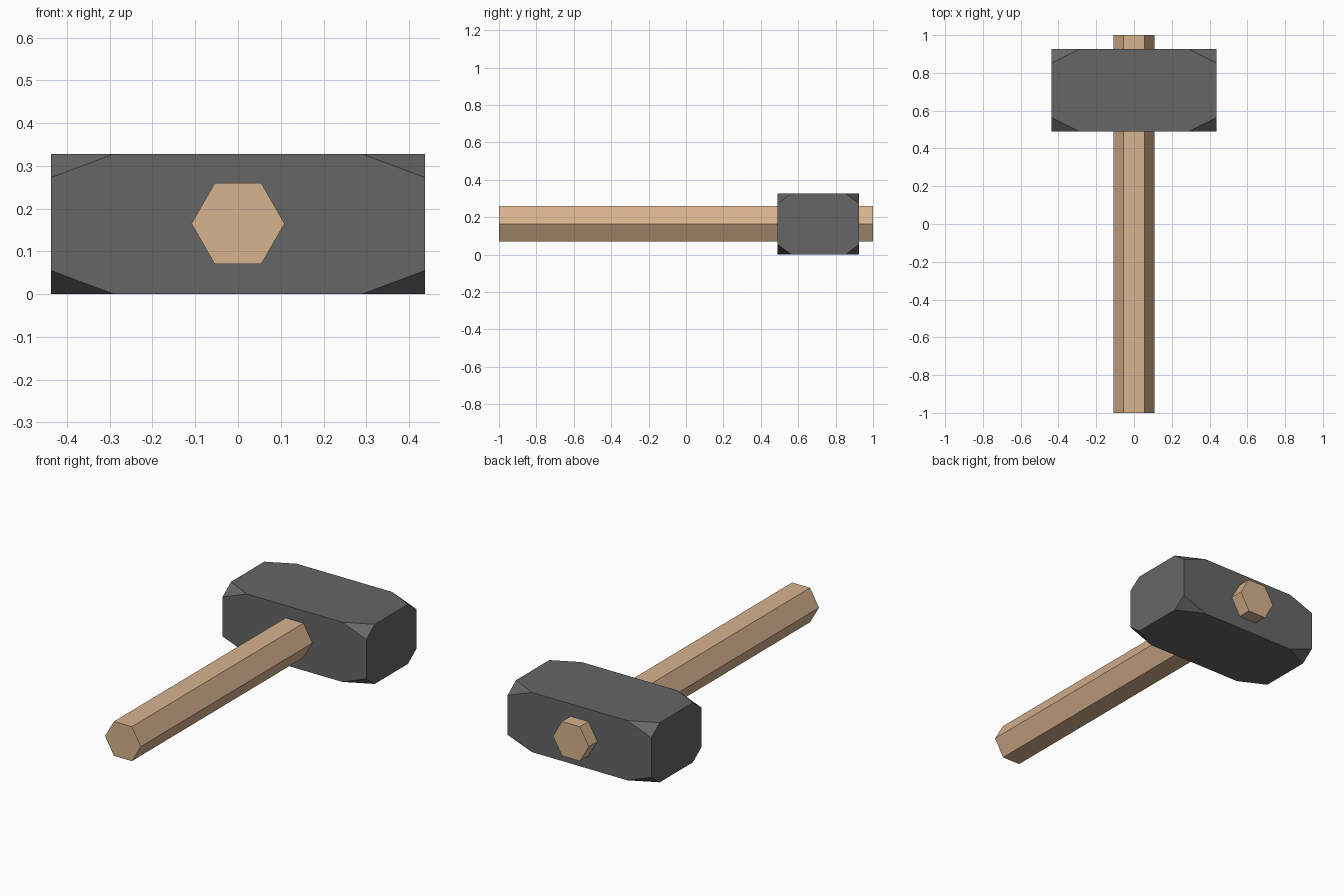
import bpy, bmesh, math
from mathutils import Matrix, Vector

if "Cube" in bpy.data.objects:
    bpy.data.objects.remove(bpy.data.objects["Cube"])


def material(name, rgb):
    m = bpy.data.materials.new(name)
    m.diffuse_color = (*rgb, 1)
    m.use_nodes = True
    m.node_tree.nodes["Principled BSDF"].inputs["Base Color"].default_value = m.diffuse_color
    return m


def add_part(name, bm, mat):
    bmesh.ops.recalc_face_normals(bm, faces=bm.faces)
    me = bpy.data.meshes.new(name)
    bm.to_mesh(me)
    bm.free()
    me.materials.append(mat)
    ob = bpy.data.objects.new(name, me)
    bpy.context.collection.objects.link(ob)
    return ob


iron = material("dark_iron", (0.133, 0.133, 0.133))
wood = material("light_wood", (0.68, 0.45, 0.27))

# Head: block with its eight corners cut off by a sixth of each edge
bm = bmesh.new()
bmesh.ops.create_cube(bm, size=1)
bmesh.ops.bevel(bm, geom=bm.verts[:], offset=16.8, offset_type='PERCENT',
                segments=1, profile=0.5, affect='VERTICES')
bmesh.ops.scale(bm, vec=(0.874, 0.435, 0.328), verts=bm.verts)
bmesh.ops.translate(bm, vec=(0, 0.708, 0.164), verts=bm.verts)
add_part("hammer_head", bm, iron)

# Handle: six-sided rod through the head, corners pointing along x
bm = bmesh.new()
bmesh.ops.create_cone(bm, cap_ends=True, segments=6, radius1=0.109,
                      radius2=0.109, depth=2)
corner = max(bm.verts, key=lambda v: v.co.x).co
turn = Matrix.Rotation(-math.atan2(corner.y, corner.x), 4, 'Z')
bmesh.ops.transform(bm, matrix=Matrix.Translation(Vector((0, 0, 0.165)))
                    @ Matrix.Rotation(math.pi / 2, 4, 'X') @ turn, verts=bm.verts)
add_part("handle", bm, wood)
